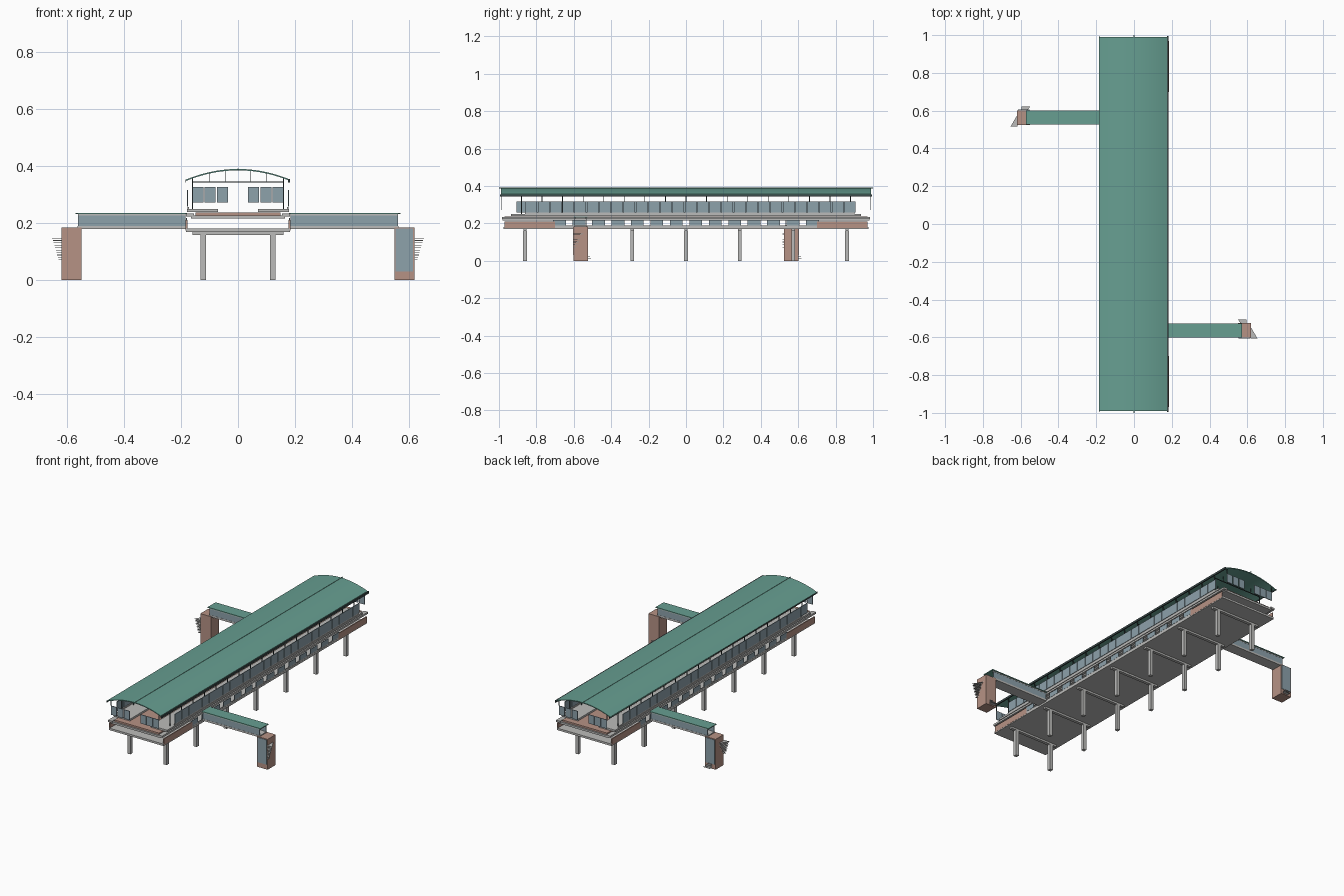
import bpy, bmesh, math

if "Cube" in bpy.data.objects:
    bpy.data.objects.remove(bpy.data.objects["Cube"])

def mat(name, rgb):
    m = bpy.data.materials.new(name)
    m.diffuse_color = (*rgb, 1)
    m.use_nodes = True
    m.node_tree.nodes["Principled BSDF"].inputs["Base Color"].default_value = m.diffuse_color
    return m

GREEN = mat("roof_green", (0.135, 0.345, 0.285))
GREY = mat("concrete_grey", (0.50, 0.50, 0.49))
BROWN = mat("brick_brown", (0.47, 0.29, 0.235))
GLASS = mat("window_blue_grey", (0.27, 0.36, 0.41))
DARK = mat("dark_metal", (0.045, 0.07, 0.07))

def finish(name, bm, material):
    bmesh.ops.recalc_face_normals(bm, faces=bm.faces)
    me = bpy.data.meshes.new(name)
    bm.to_mesh(me)
    bm.free()
    me.materials.append(material)
    ob = bpy.data.objects.new(name, me)
    bpy.context.collection.objects.link(ob)
    return ob

def boxes(name, items, material):
    """One object from boxes given as (x0, x1, y0, y1, z0, z1)."""
    bm = bmesh.new()
    for x0, x1, y0, y1, z0, z1 in items:
        vs = bmesh.ops.create_cube(bm, size=1)["verts"]
        for v in vs:
            v.co = (x0 + (v.co.x + .5) * (x1 - x0), y0 + (v.co.y + .5) * (y1 - y0),
                    z0 + (v.co.z + .5) * (z1 - z0))
    return finish(name, bm, material)

def prism(name, outlines, material):
    """Horizontal plates from (points, z, thickness)."""
    bm = bmesh.new()
    for pts, z, t in outlines:
        f = bm.faces.new([bm.verts.new((x, y, z)) for x, y in pts])
        g = bmesh.ops.extrude_face_region(bm, geom=[f])["geom"]
        for v in g:
            if isinstance(v, bmesh.types.BMVert):
                v.co.z += t
    return finish(name, bm, material)

def roof_z(x):
    return 0.39 - 0.038 * (x / 0.185) ** 2

# Curved main roof
bm = bmesh.new()
N = 20
xs = [-0.185 + 0.36 * i / N for i in range(N + 1)]
ring = [(x, roof_z(x)) for x in xs] + [(x, roof_z(x) - 0.005) for x in reversed(xs)]
f = bm.faces.new([bm.verts.new((x, -0.99, z)) for x, z in ring])
for g in bmesh.ops.extrude_face_region(bm, geom=[f])["geom"]:
    if isinstance(g, bmesh.types.BMVert):
        g.co.y = 0.99
roof = finish("main_roof", bm, GREEN)
bpy.context.view_layer.objects.active = roof
roof.select_set(True)
bpy.ops.object.shade_smooth_by_angle(angle=math.radians(30))
boxes("roof_ridge", [(-0.002, 0.002, -1, 1, 0.387, 0.392)], GREEN)
boxes("eave_gutters", [(0.176, 0.183, -0.995, 0.995, 0.343, 0.355),
                       (-0.185, -0.182, -0.995, 0.995, 0.343, 0.352)], DARK)

# Roof frames: posts, ties and short struts
posts, ties, struts = [], [], []
for i in range(17):
    y = -0.88 + 0.11 * i
    ties.append((-0.16, 0.16, y - .002, y + .002, 0.342, 0.346))
    for s in (-1, 1):
        x = s * 0.16
        posts.append((x - .002, x + .002, y - .002, y + .002, 0.245, 0.36))
        for a in (0.045, 0.1):
            struts.append((s * a - .001, s * a + .001, y - .001, y + .001, 0.345, roof_z(a) - .004))
boxes("roof_posts", posts, DARK)
boxes("roof_ties", ties, DARK)
boxes("roof_struts", struts, DARK)

# Floors, platforms and track bed
boxes("lower_floor", [(-0.183, 0.183, -0.975, 0.975, 0.169, 0.181)], GREY)
boxes("upper_floor", [(-0.165, 0.165, -0.98, 0.98, 0.215, 0.227)], GREY)
boxes("track_bed", [(-0.15, 0.15, -0.97, 0.97, 0.227, 0.237)], BROWN)
boxes("platforms", [(min(s * .07, s * .18), max(s * .07, s * .18), -0.935, 0.935, 0.238, 0.249)
                    for s in (-1, 1)], GREY)
boxes("platform_edges", [(min(s * .155, s * .182), max(s * .155, s * .182), -0.985, 0.985, 0.222, 0.233)
                         for s in (-1, 1)], GREY)

# Columns and cross beams
cols, beams = [], []
for i in range(7):
    y = (i - 3) * 0.287
    beams.append((-0.16, 0.16, y - .009, y + .009, 0.158, 0.17))
    for s in (-1, 1):
        cols.append((s * .122 - .01, s * .122 + .01, y - .01, y + .01, 0, 0.16))
boxes("support_columns", cols, GREY)
boxes("cross_beams", beams, GREY)

# Brick side panels and window rows
panels, low, high, rails = [], [], [], []
for s in (-1, 1):
    x = s * 0.181
    for t in (-1, 1):
        y0, y1 = sorted((t * 0.7, t * 0.97))
        panels.append((x - .003, x + .003, y0, y1, 0.174, 0.211))
    for i in range(14):
        y = -0.676 + i * 0.104
        low.append((x - .002, x + .002, y - .034, y + .034, 0.188, 0.217))
    for i in range(27):
        y = s * (0.025 + (i - 13) * 0.0655)
        high.append((s * .177 - .002, s * .177 + .002, y - .031, y + .031, 0.258, 0.316))
    rails.append((s * .175 - .002, s * .175 + .002, -0.86, 0.9, 0.249, 0.257))
    rails.append((s * .18 - .002, s * .18 + .002, -0.7, 0.7, 0.18, 0.188))
boxes("brick_panels", panels, BROWN)
boxes("lower_windows", low, GLASS)
boxes("platform_windows", high, GLASS)
boxes("window_sills", rails, GREY)

# End windows, three panes on each side of the track
boxes("end_windows", [(s * c - .019, s * c + .019, t * .985 - .002, t * .985 + .002, 0.272, 0.326)
                      for s in (-1, 1) for t in (-1, 1) for c in (.055, .098, .141)], GLASS)
boxes("end_window_hangers", [(s * .16 - .002, s * .16 + .002, t * .985 - .002, t * .985 + .002, 0.326, 0.36)
                             for s in (-1, 1) for t in (-1, 1)], DARK)

# Footbridges and stair towers, turned half round for the other side
for s, side in ((1, "right"), (-1, "left")):
    def bx(name, items, m):
        out = []
        for x0, x1, y0, y1, z0, z1 in items:
            xa, xb = sorted((s * x0, s * x1))
            ya, yb = sorted((s * y0, s * y1))
            out.append((xa, xb, ya, yb, z0, z1))
        return boxes(side + "_" + name, out, m)
    bx("bridge_floor", [(0.18, 0.565, -0.598, -0.53, 0.179, 0.19)], GREY)
    bx("bridge_glass", [(0.185, 0.562, y - .002, y + .002, 0.19, 0.226) for y in (-.595, -.533)], GLASS)
    bx("bridge_frame", [(0.185, 0.563, y - .003, y + .003, 0.226, 0.231) for y in (-.595, -.533)], GREY)
    bx("bridge_roof", [(0.18, 0.572, -0.602, -0.526, 0.231, 0.236)], GREEN)
    bx("tower", [(0.55, 0.62, -0.602, -0.525, 0, 0.184)], BROWN)
    bx("tower_glass", [(0.553, 0.615, -0.605, -0.601, 0.03, 0.18)], GLASS)
    # Stacked triangular fins on the tower
    yb = -0.605 if s > 0 else 0.517
    fins = []
    for i in range(10):
        k = 1 - i * 0.075
        fins.append(([(s * .618, yb), (s * (.62 + .033 * k), yb), (s * .618, yb + .06 * k)],
                     0.146 - i * 0.0085, 0.002))
    y2, d = (-0.525, 0.02) if s > 0 else (0.602, 0.02)
    for i in range(4):
        k = 1 - i * 0.2
        fins.append(([(s * .595, y2 - .002), (s * .595, y2 + d * k), (s * (.595 - .045 * k), y2 + d * k),
                      (s * .565, y2 - .002)], 0.006 + i * 0.007, 0.002))
    prism(side + "_tower_fins", fins, GREY)
